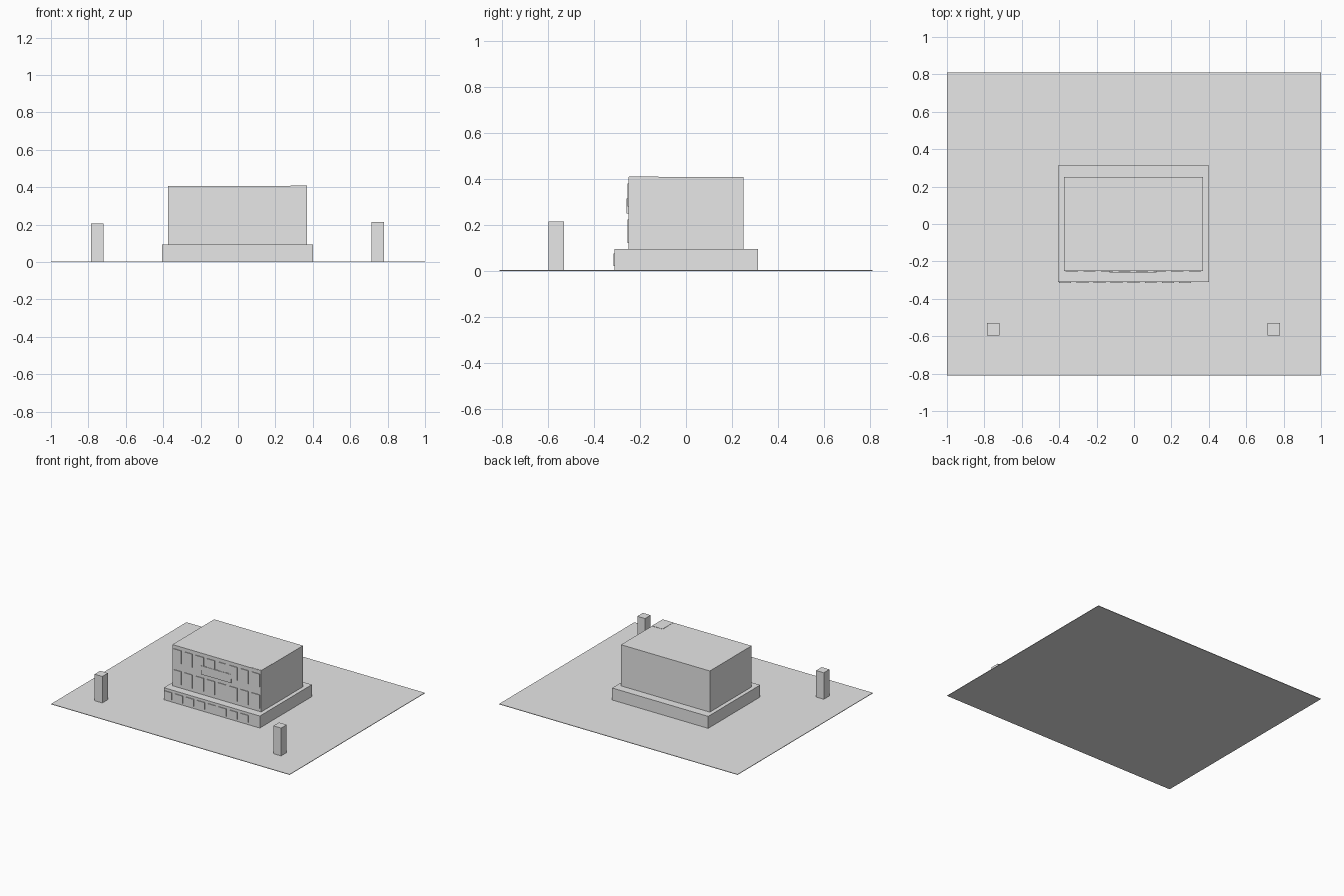
import bpy
import bmesh

if "Cube" in bpy.data.objects:
    bpy.data.objects.remove(bpy.data.objects["Cube"])

# single plain grey used across the whole model
grey = bpy.data.materials.new("plain grey")
grey.diffuse_color = (0.8, 0.8, 0.8, 1)
grey.use_nodes = True
grey.node_tree.nodes["Principled BSDF"].inputs["Base Color"].default_value = grey.diffuse_color


def add_boxes(name, boxes):
    """One object from boxes given as (x0, x1, y0, y1, z0, z1)."""
    bm = bmesh.new()
    for x0, x1, y0, y1, z0, z1 in boxes:
        verts = bmesh.ops.create_cube(bm, size=1)["verts"]
        bmesh.ops.scale(bm, vec=(x1 - x0, y1 - y0, z1 - z0), verts=verts)
        bmesh.ops.translate(bm, verts=verts,
                            vec=((x0 + x1) / 2, (y0 + y1) / 2, (z0 + z1) / 2))
    mesh = bpy.data.meshes.new(name)
    bm.to_mesh(mesh)
    bm.free()
    mesh.materials.append(grey)
    obj = bpy.data.objects.new(name, mesh)
    bpy.context.collection.objects.link(obj)
    return obj


def window_row(name, start, step, width, y, z0, z1, count=8):
    """Thin window plates standing just proud of a front wall at y."""
    add_boxes(name, [(start + i * step, start + i * step + width,
                      y - 0.005, y + 0.002, z0, z1) for i in range(count)])


# flat site
add_boxes("ground_slab", [(-1, 1, -0.81, 0.81, 0, 0.004)])

# building: wide base storey and taller block
add_boxes("base_storey", [(-0.405, 0.40, -0.31, 0.313, 0.002, 0.095)])
add_boxes("upper_block", [(-0.375, 0.37, -0.25, 0.25, 0.09, 0.407)])
add_boxes("roof_panel", [(0.28, 0.37, -0.248, -0.12, 0.404, 0.409)])

# front windows and blank sign board
window_row("base_windows", -0.40, 0.0915, 0.064, -0.31, 0.02, 0.075)
window_row("middle_windows", -0.365, 0.094, 0.065, -0.25, 0.12, 0.222)
window_row("top_windows", -0.365, 0.094, 0.065, -0.25, 0.28, 0.38)
add_boxes("sign_board", [(-0.13, 0.12, -0.258, -0.249, 0.25, 0.315)])

# two free-standing posts in front
add_boxes("left_post", [(-0.785, -0.72, -0.597, -0.53, 0, 0.205)])
add_boxes("right_post", [(0.715, 0.78, -0.597, -0.53, 0, 0.215)])
